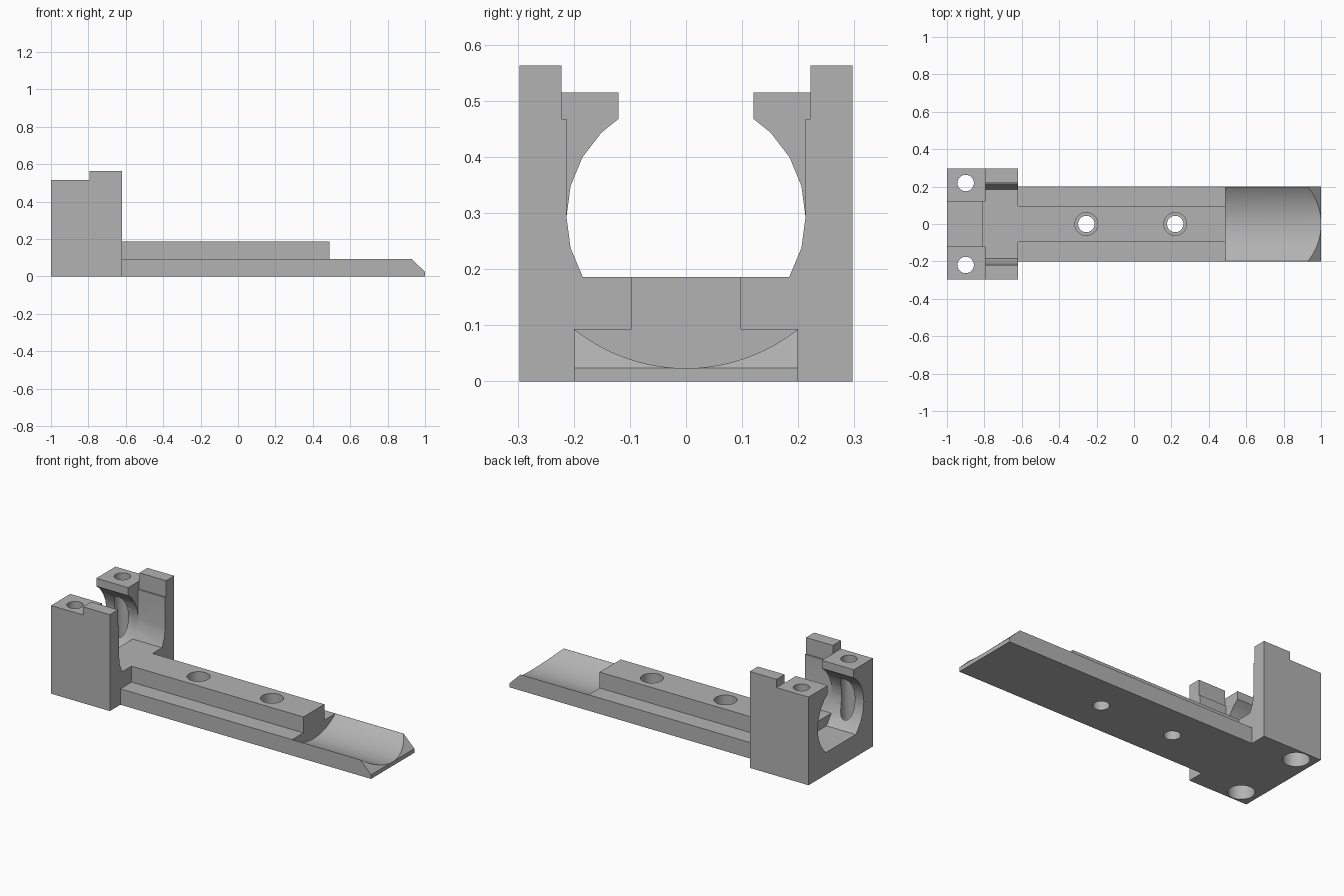
import bpy, bmesh, math

cube = bpy.data.objects.get("Cube")
if cube:
    bpy.data.objects.remove(cube, do_unlink=True)

grey = bpy.data.materials.new("plain grey")
grey.use_nodes = True
colour = (0.45, 0.45, 0.45, 1)
grey.diffuse_color = colour
grey.node_tree.nodes["Principled BSDF"].inputs["Base Color"].default_value = colour


def prism(name, points, start, end, axis="x"):
    """Extrude a closed 2D profile along x (points are y, z), y (x, z) or z (x, y)."""
    place = {"x": lambda a, b, t: (t, a, b),
             "y": lambda a, b, t: (a, t, b),
             "z": lambda a, b, t: (a, b, t)}[axis]
    bm = bmesh.new()
    rings = [[bm.verts.new(place(a, b, t)) for a, b in points] for t in (start, end)]
    n = len(points)
    bm.faces.new(rings[0])
    bm.faces.new(rings[1][::-1])
    for i in range(n):
        j = (i + 1) % n
        bm.faces.new((rings[0][j], rings[0][i], rings[1][i], rings[1][j]))
    bmesh.ops.recalc_face_normals(bm, faces=bm.faces[:])
    mesh = bpy.data.meshes.new(name)
    bm.to_mesh(mesh)
    bm.free()
    mesh.materials.append(grey)
    obj = bpy.data.objects.new(name, mesh)
    bpy.context.collection.objects.link(obj)
    return obj


def rect(a0, a1, b0, b1):
    return [(a0, b0), (a1, b0), (a1, b1), (a0, b1)]


def circle(cx, cy, r, n):
    return [(cx + r * math.cos(math.tau * i / n), cy + r * math.sin(math.tau * i / n))
            for i in range(n)]


def combine(obj, tool, operation):
    """Apply a boolean and throw the tool away."""
    mod = obj.modifiers.new("boolean", "BOOLEAN")
    mod.operation, mod.solver, mod.object = operation, "EXACT", tool
    bpy.context.view_layer.objects.active = obj
    bpy.ops.object.modifier_apply(modifier=mod.name)
    bpy.data.objects.remove(tool, do_unlink=True)


def cut(obj, *args):
    tool = prism("cutter", *args)
    tool.hide_render = True
    combine(obj, tool, "DIFFERENCE")


def mirrored(half):
    """Close a right-hand profile listed from bottom to top."""
    return half + [(-a, b) for a, b in reversed(half)]


R, CZ, FLOOR, LOW_FLOOR = 0.213, 0.293, 0.186, 0.13
STEP_X, LIP_X, FRONT_X = -0.81, -0.793, -0.62


def arc(first, last):
    return [(R * math.cos(math.radians(d)), CZ + R * math.sin(math.radians(d)))
            for d in range(first, last + 1, 15)]


# Clamp block with a rounded channel, overhanging lips and taller front posts
block = prism("clamp_block", rect(-0.297, 0.297, 0, 0.563), -1, FRONT_X)
lips = arc(-15, 45) + [(0.12, 0.468), (0.12, 0.7)]
cut(block, mirrored([(0.138, LOW_FLOOR), (0.151, 0.142), (0.184, FLOOR)] + lips), -1.1, STEP_X)
cut(block, mirrored([(0.184, FLOOR)] + lips), STEP_X - 0.05, LIP_X)
posts = arc(-15, 0) + [(R, 0.468), (0.222, 0.468), (0.222, 0.7)]
cut(block, mirrored([(0.184, FLOOR)] + posts), LIP_X - 0.001, -0.5)
cut(block, rect(-1.1, LIP_X, 0.515, 0.7), -0.4, 0.4, "y")

# Vertical screw holes through the lips, wider at the underside
for side in (-1, 1):
    cut(block, circle(-0.9, side * 0.219, 0.044, 32), -0.1, 0.7, "z")
    cut(block, circle(-0.9, side * 0.219, 0.071, 32), -0.1, 0.09, "z")

# Long base plate with a bevelled tip and a shallow scooped groove
body = prism("mounting_base",
             [(-0.7, 0), (1, 0), (1, 0.024), (0.93, 0.093), (-0.7, 0.093)],
             -0.2, 0.2, "y")
cut(body, circle(0, 0.344, 0.3205, 96), 0.49, 1.1)

# Raised rail with two counterbored holes
rail = prism("rail", rect(-0.097, 0.097, 0.05, FLOOR), -0.7, 0.49)
combine(body, rail, "UNION")
combine(body, block, "UNION")
for x in (-0.255, 0.22):
    cut(body, circle(x, 0, 0.044, 32), -0.1, 0.3, "z")
    cut(body, circle(x, 0, 0.061, 32), 0.1, 0.3, "z")

# Smooth the curved walls, keep the edges crisp
bpy.ops.object.select_all(action="DESELECT")
body.select_set(True)
bpy.context.view_layer.objects.active = body
bpy.ops.object.shade_smooth_by_angle(angle=math.radians(30))
